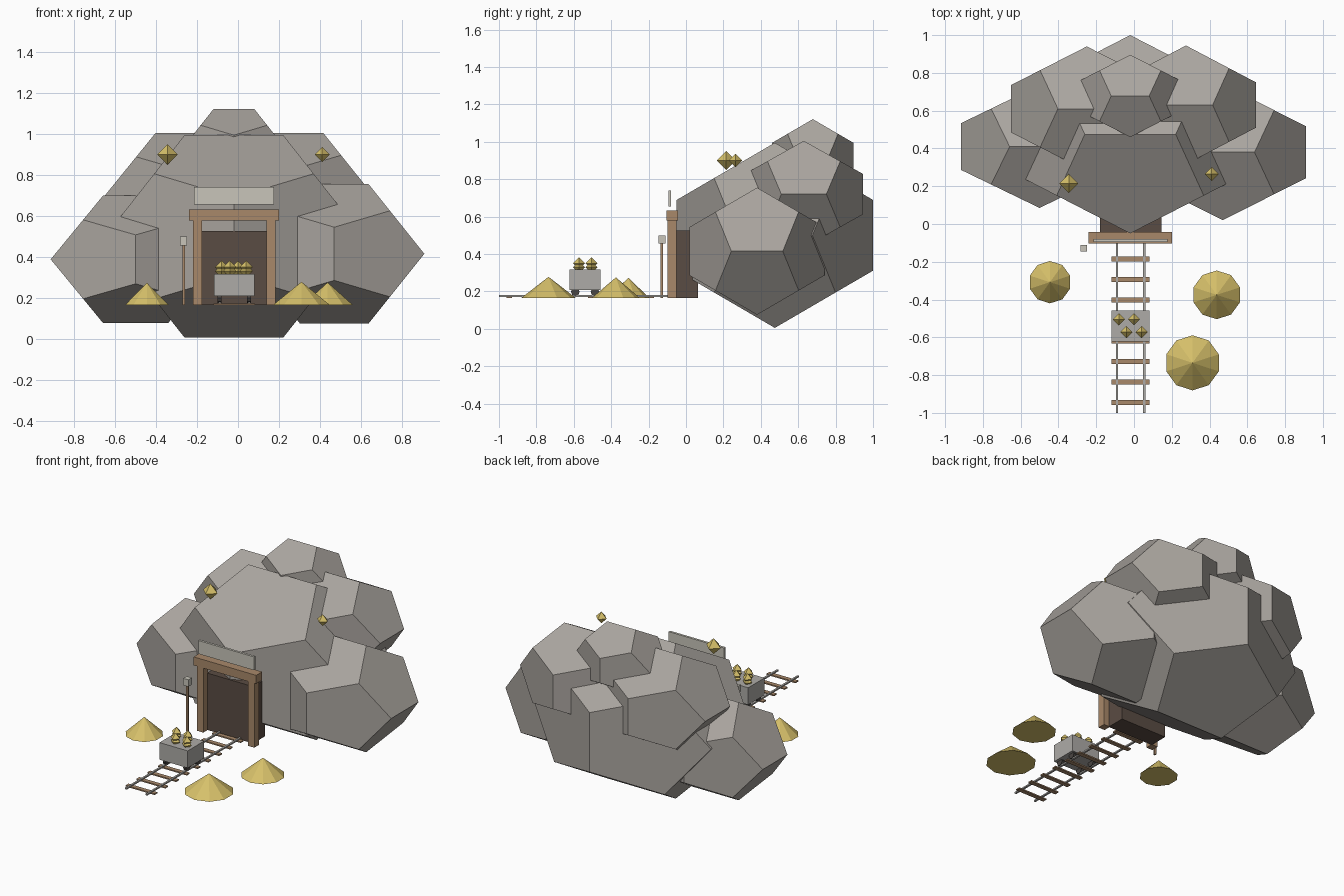
import bpy, bmesh, math
from itertools import product
from mathutils import Matrix, Vector

cube = bpy.data.objects.get("Cube")
if cube:
    bpy.data.objects.remove(cube, do_unlink=True)


def material(name, hexcode):
    def lin(c):
        return c / 12.92 if c <= 0.04045 else ((c + 0.055) / 1.055) ** 2.4
    col = [lin(int(hexcode[i:i + 2], 16) / 255) for i in (0, 2, 4)] + [1]
    m = bpy.data.materials.new(name)
    m.use_nodes = True
    m.diffuse_color = col
    m.node_tree.nodes["Principled BSDF"].inputs["Base Color"].default_value = col
    return m


ROCK = material("rock grey", "aaa59f")
WOOD = material("timber brown", "a9896a")
DARK = material("tunnel dark brown", "5a4c43")
GOLD = material("gold", "d6c06a")
SIGN = material("pale board", "c8c5ba")
STEEL = material("steel grey", "aeaba7")
IRON = material("wheel dark", "4a4643")


def finish(name, bm, mat):
    bmesh.ops.recalc_face_normals(bm, faces=bm.faces)
    me = bpy.data.meshes.new(name)
    bm.to_mesh(me)
    bm.free()
    me.materials.append(mat)
    ob = bpy.data.objects.new(name, me)
    bpy.context.collection.objects.link(ob)
    return ob


def box(name, mat, x, y, z):
    """Box from its (min, max) range on each axis."""
    bm = bmesh.new()
    bmesh.ops.create_cube(bm, size=1)
    ranges = (x, y, z)
    for v in bm.verts:
        v.co = Vector([(a + b) / 2 + c * (b - a) for c, (a, b) in zip(v.co, ranges)])
    return finish(name, bm, mat)


def solid(name, mat, points, centre, half):
    """Flat-faced convex solid around unit points, scaled and placed."""
    bm = bmesh.new()
    for p in points:
        bm.verts.new(p)
    bmesh.ops.convex_hull(bm, input=bm.verts)
    bmesh.ops.dissolve_limit(bm, angle_limit=0.02, verts=bm.verts, edges=bm.edges)
    for v in bm.verts:
        v.co = Vector([c + h * p for c, h, p in zip(centre, half, v.co)])
    return finish(name, bm, mat)


# Unit dodecahedron (largest coordinate 1) and octahedron points
phi = (1 + math.sqrt(5)) / 2
DODECA = {tuple(c / phi for c in p) for p in product((-1, 1), repeat=3)}
OCTA = []
for s, t in product((-1, 1), repeat=2):
    a, b = s, t / phi ** 2
    DODECA |= {(0, a, b), (b, 0, a), (a, b, 0)}
for s in (-1, 1):
    OCTA += [(s, 0, 0), (0, s, 0), (0, 0, s)]
DODECA = sorted(DODECA)

# Mountain boulders: centre and half extents
boulders = {
    "main_boulder": ((-0.02, 0.475, 0.5), (0.63, 0.525, 0.495)),
    "left_boulder": ((0.47, 0.38, 0.415), (0.44, 0.36, 0.34)),
    "right_boulder": ((-0.5, 0.41, 0.388), (0.415, 0.325, 0.312)),
    "upper_right_boulder": ((-0.25, 0.61, 0.7), (0.4, 0.33, 0.305)),
    "upper_left_boulder": ((0.275, 0.63, 0.72), (0.37, 0.315, 0.285)),
    "summit_boulder": ((-0.02, 0.678, 0.916), (0.263, 0.218, 0.205)),
}
for name, (c, h) in boulders.items():
    solid(name, ROCK, DODECA, c, h)

# Mine entrance
GROUND = 0.165
MID = -0.018
box("tunnel", DARK, (-0.18, 0.145), (-0.055, 0.065), (GROUND, 0.527))
for side, s in (("left", 1), ("right", -1)):
    x = MID + s * 0.18
    box(side + "_post", WOOD, (x - 0.022, x + 0.022), (-0.098, -0.05), (GROUND, 0.58))
box("lintel", WOOD, (-0.24, 0.2), (-0.103, -0.043), (0.578, 0.632))
box("sign_board", SIGN, (-0.214, 0.177), (-0.094, -0.079), (0.655, 0.74))

# Lantern on a pole
box("lantern_pole", WOOD, (-0.271, -0.259), (-0.135, -0.123), (GROUND, 0.46))
box("lantern", SIGN, (-0.284, -0.248), (-0.146, -0.11), (0.456, 0.5))

# Track
for i in range(9):
    y = -0.945 + i * 0.1085
    box("sleeper", WOOD, (-0.12, 0.083), (y - 0.014, y + 0.014), (GROUND, 0.173))
for side, s in (("left", 1), ("right", -1)):
    x = MID + s * 0.072
    box(side + "_rail", STEEL, (x - 0.006, x + 0.006), (-1.0, 0.0), (0.171, 0.18))

# Ore cart with wheels
box("cart_body", STEEL, (-0.118, 0.081), (-0.622, -0.457), (0.208, 0.317))
for s, y in product((-1, 1), (-0.592, -0.487)):
    bm = bmesh.new()
    place = Matrix.Translation((MID + s * 0.072, y, 0.198)) @ Matrix.Rotation(math.pi / 2, 4, "Y")
    bmesh.ops.create_cone(bm, cap_ends=True, segments=8, radius1=0.023, radius2=0.023,
                          depth=0.02, matrix=place)
    finish("cart_wheel", bm, IRON)

# Gold in the cart, stacked in pairs
for x, y in ((-0.08, -0.505), (0.0, -0.505), (-0.04, -0.572), (0.04, -0.572)):
    for z in (0.33, 0.35):
        solid("cart_nugget", GOLD, OCTA, (x, y, z), (0.032,) * 3)

# Gold nuggets on the rock face
solid("right_rock_nugget", GOLD, OCTA, (-0.345, 0.215, 0.9), (0.05,) * 3)
solid("left_rock_nugget", GOLD, OCTA, (0.411, 0.265, 0.9), (0.037,) * 3)

# Gold piles
for x, y, r, h in ((-0.445, -0.308, 0.112, 0.108), (0.438, -0.375, 0.129, 0.11),
                   (0.31, -0.735, 0.146, 0.113)):
    bm = bmesh.new()
    bmesh.ops.create_cone(bm, cap_ends=True, segments=10, radius1=r, radius2=0, depth=h,
                          matrix=Matrix.Translation((x, y, GROUND + h / 2)))
    bmesh.ops.remove_doubles(bm, verts=bm.verts, dist=0.0001)
    finish("gold_pile", bm, GOLD)
